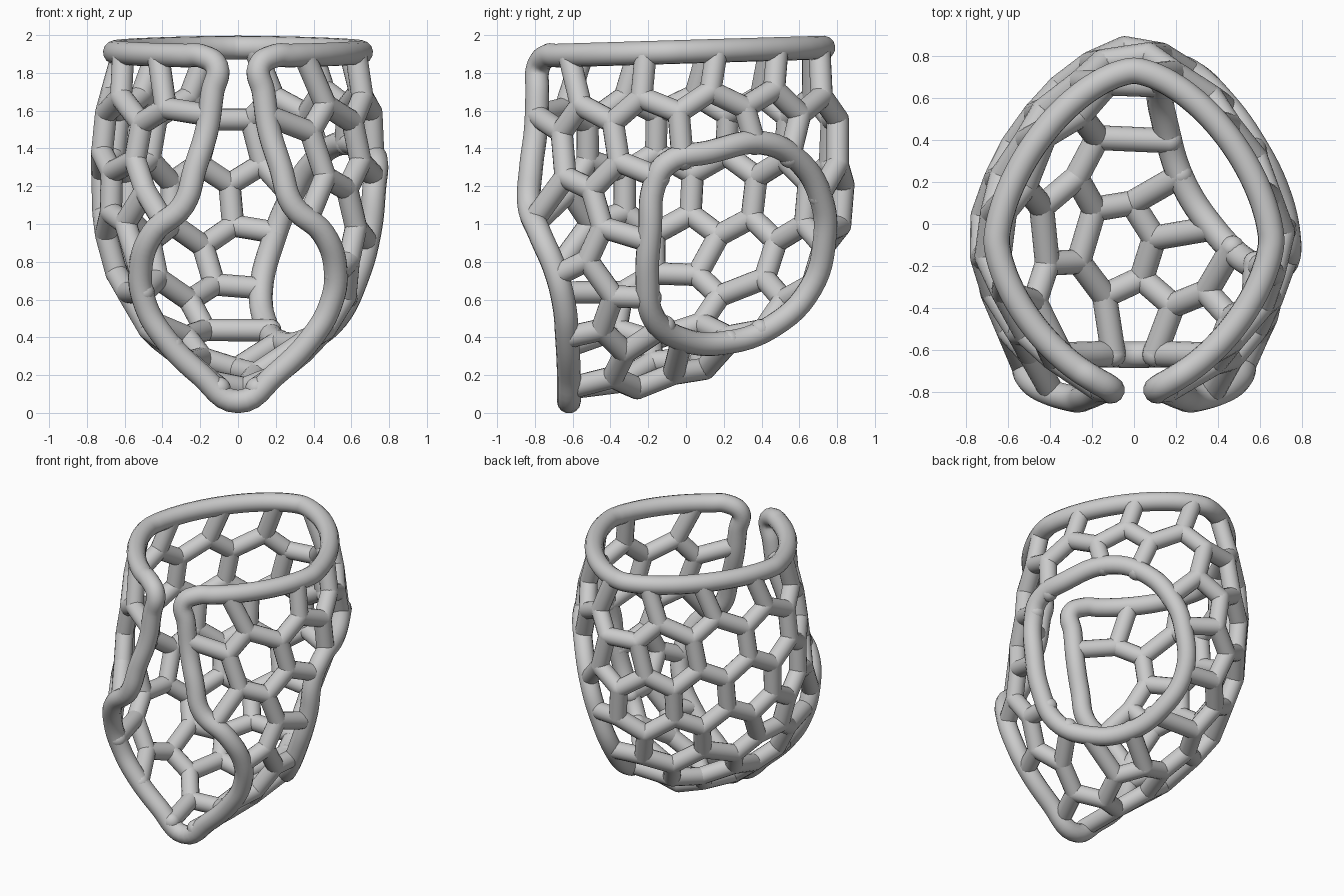
import bpy, bmesh, math
from mathutils import Vector, Matrix

if "Cube" in bpy.data.objects:
    bpy.data.objects.remove(bpy.data.objects["Cube"])

# Horizontal sections of the shell: z, half width, centre y, back y, front y
SECTIONS = [
    (0.05, .03, -.60, -.50, -1.40), (0.14, .13, -.50, -.20, -1.45),
    (0.27, .29, -.35, .22, -1.50), (0.45, .49, -.20, .52, -1.50),
    (0.62, .60, -.12, .68, -1.45), (0.85, .69, -.08, .79, -1.25),
    (1.10, .735, -.08, .84, -.96), (1.30, .735, -.08, .84, -.90),
    (1.50, .725, -.08, .83, -.84), (1.93, .65, -.08, .725, -.80),
    (2.50, .58, -.08, .60, -.74)]
# Front opening edge (z, y), bottom to top
OPENING = [(.06, -.62), (.2, -.62), (.4, -.63), (.57, -.645), (.75, -.69), (.95, -.775),
           (1.1, -.83), (1.3, -.82), (1.5, -.795), (1.7, -.787), (1.83, -.783)]
# Round side hole (y, z)
HOLE = [(-.1, 1.32), (.12, 1.38), (.4, 1.43), (.6, 1.33), (.72, 1.12), (.735, .93), (.66, .66),
        (.46, .46), (.2, .37), (-.02, .39), (-.17, .5), (-.205, .72), (-.19, .97), (-.17, 1.2)]
# Cell centres around the side hole (y, z) and on the floor (x, y, z)
SIDE = [(-.69, 1.7), (-.43, 1.72), (-.08, 1.72), (.32, 1.72), (-.7, 1.33), (-.42, 1.42),
        (-.1, 1.46), (.17, 1.52), (.5, 1.53), (-.38, 1.15), (-.62, 1.02), (-.38, .84),
        (-.5, .6), (-.3, .45), (.05, .28)]
FLOOR = [(0, -.45, .09), (-.13, -.1, .16), (.2, -.1, .2), (.02, .2, .27),
         (.3, -.45, .28), (-.3, -.45, .28)]
N = 1.6
CENTRE = Vector((0, -.05, 1.1))
EDGE_R, STRUT_R, CELL = .063, .059, .37


def lerp_table(table, z):
    if z <= table[0][0]:
        return table[0][1:]
    for a, b in zip(table, table[1:]):
        if z <= b[0]:
            f = (z - a[0]) / (b[0] - a[0])
            return tuple(p + (q - p) * f for p, q in zip(a[1:], b[1:]))
    return table[-1][1:]


def width_at(y, z):
    w, yc, yb, yf = lerp_table(SECTIONS, z)
    t = (y - yc) / ((yb if y > yc else yf) - yc)
    return w * max(0.002, 1 - t ** N) ** (1 / N)


def section_point(a, z):
    w, yc, yb, yf = lerp_table(SECTIONS, z)
    s, c = math.sin(a), -math.cos(a)
    x = math.copysign(w * abs(s) ** (2 / N), s)
    return Vector((x, yc + ((yb if c > 0 else yf) - yc) * abs(c) ** (2 / N), z))


def inside(p):
    if p.z < .05 or p.z > 2.5:
        return False
    w, yc, yb, yf = lerp_table(SECTIONS, p.z)
    t = (p.y - yc) / ((yb if p.y > yc else yf) - yc)
    return (abs(p.x) / w) ** N + t ** N < 1


def project(p):
    d = (p - CENTRE).normalized()
    lo, hi = 0.0, 2.5
    for _ in range(22):
        m = (lo + hi) / 2
        if inside(CENTRE + d * m):
            lo = m
        else:
            hi = m
    return CENTRE + d * lo


def rim_z(y):
    return 1.912 + .03 * y


def in_hole(y, z):
    hit = False
    for (y1, z1), (y2, z2) in zip(HOLE, HOLE[1:] + HOLE[:1]):
        if (z1 > z) != (z2 > z) and y < y1 + (y2 - y1) * (z - z1) / (z2 - z1):
            hit = not hit
    return hit


def allowed(p):
    return (p.z < rim_z(p.y) and p.y > lerp_table(OPENING, p.z)[0]
            and not (p.x > 0 and in_hole(p.y, p.z)))


def tube(name, pts, r):
    cu = bpy.data.curves.new(name, 'CURVE')
    cu.dimensions = '3D'
    cu.bevel_depth, cu.bevel_resolution, cu.resolution_u = r, 5, 6
    sp = cu.splines.new('BEZIER')
    sp.bezier_points.add(len(pts) - 1)
    for bp, p in zip(sp.bezier_points, pts):
        bp.co = p
        bp.handle_left_type = bp.handle_right_type = 'AUTO'
    sp.use_cyclic_u = True
    ob = bpy.data.objects.new(name, cu)
    bpy.context.collection.objects.link(ob)
    bpy.ops.object.select_all(action='DESELECT')
    ob.select_set(True)
    bpy.context.view_layer.objects.active = ob
    bpy.ops.object.convert(target='MESH')


# Thick edge: top rim and front opening in one loop, plus the side hole
rim = [section_point(2 * math.pi * i / 48, 1.92) for i in range(49)]
rim = [Vector((p.x, p.y, rim_z(p.y))) for p in rim if p.y > -.75]
right = [Vector((width_at(y, z), y, z)) for z, y in OPENING]
right[0].x = 0
left = [Vector((-p.x, p.y, p.z)) for p in right]
tube("rim_and_front_edge", right + rim + left[:0:-1], EDGE_R)
hole = [Vector((width_at(y, z), y, z)) for y, z in HOLE]
tube("side_hole_edge", hole, EDGE_R)


def resample(pts):
    return [a.lerp(b, k / 8) for a, b in zip(pts, pts[1:]) for k in range(8)] + [pts[-1]]


parts = [resample(q) for q in (right + rim[:1], left + rim[-1:], hole + hole[:1])]
parts.append([p for a, b in zip(rim, rim[1:]) for p in (a, a.lerp(b, .5))] + [rim[-1]])


def nearest(pts, p):
    return min(pts, key=lambda q: (q - p).length_squared)


# Cell centres: staggered rows on the back and left, then evened out
cells = [project(Vector(p)) for p in FLOOR]
for y, z in SIDE:
    p = project(Vector((width_at(y, z), y, z)))
    cells.append(p)
    if y < -.35:
        cells.append(Vector((-p.x, p.y, p.z)))
for row, z in enumerate((1.75, 1.45, 1.15, .86, .58, .34)):
    line = [section_point(2 * math.pi * i / 400, z) for i in range(401)]
    line = [p for p in line if p.y > lerp_table(OPENING, z)[0]]
    acc = [0]
    for a, b in zip(line, line[1:]):
        acc.append(acc[-1] + (b - a).length)
    n = max(2, round(acc[-1] / CELL)) - row % 2
    for i in range(n):
        s = (i + .5) / n * acc[-1]
        p = line[min(range(len(acc)), key=lambda k: abs(acc[k] - s))]
        if allowed(p) and (p.y > .5 or p.x < 0 and p.y > -.35):
            if min((p - c).length for c in cells) > .2:
                cells.append(project(p))
for _ in range(30):
    moved = []
    for p in cells:
        f = Vector()
        for q in cells:
            d = (p - q).length
            if 1e-6 < d < .41:
                f += (p - q) / d * (.41 - d) * .15
        for part in parts:
            v = p - nearest(part, p)
            if 1e-6 < v.length < .18:
                f += v.normalized() * (.18 - v.length) * .3
        q = project(p + f)
        moved.append(q if allowed(q) else p)
    cells = moved

# Mirror cells across the edges so that struts end on them
ghosts = []
for p in cells:
    for part in parts:
        b = nearest(part, p)
        if (b - p).length < .36:
            g = project(b * 2 - p)
            if not allowed(g):
                ghosts.append(g)

# Honeycomb: dual of the triangulation of the cell centres
hull = bmesh.new()
info = {}
for i, p in enumerate(cells + ghosts):
    info[hull.verts.new((p - CENTRE).normalized())] = (p, i < len(cells))
bmesh.ops.convex_hull(hull, input=list(hull.verts))
node_of = {}
edge_pts = [p for part in parts for p in part]
for f in hull.faces:
    c = project(sum((info[v][0] for v in f.verts), Vector()) / len(f.verts))
    if not all(info[v][1] for v in f.verts) or not allowed(c):
        c = nearest(edge_pts, c).copy()
    node_of[f] = c
bm = bmesh.new()
used = {}
for e in hull.edges:
    a, b = (info[v] for v in e.verts)
    if not (a[1] and b[1]) or (a[0] - b[0]).length > .75 or len(e.link_faces) != 2:
        continue
    p, q = (node_of[f] for f in e.link_faces)
    d = q - p
    if d.length < .03 or d.length > .7:
        continue
    m = Matrix.Translation((p + q) / 2) @ d.to_track_quat('Z', 'Y').to_matrix().to_4x4()
    bmesh.ops.create_cone(bm, cap_ends=False, segments=16, radius1=STRUT_R,
                          radius2=STRUT_R, depth=d.length, matrix=m)
    used[tuple(p)] = used[tuple(q)] = True
for p in used:
    bmesh.ops.create_uvsphere(bm, u_segments=16, v_segments=10, radius=STRUT_R,
                              matrix=Matrix.Translation(p))
for f in bm.faces:
    f.smooth = True
me = bpy.data.meshes.new("honeycomb_struts")
bm.to_mesh(me)
bm.free()
hull.free()
bpy.context.collection.objects.link(bpy.data.objects.new("honeycomb_struts", me))
